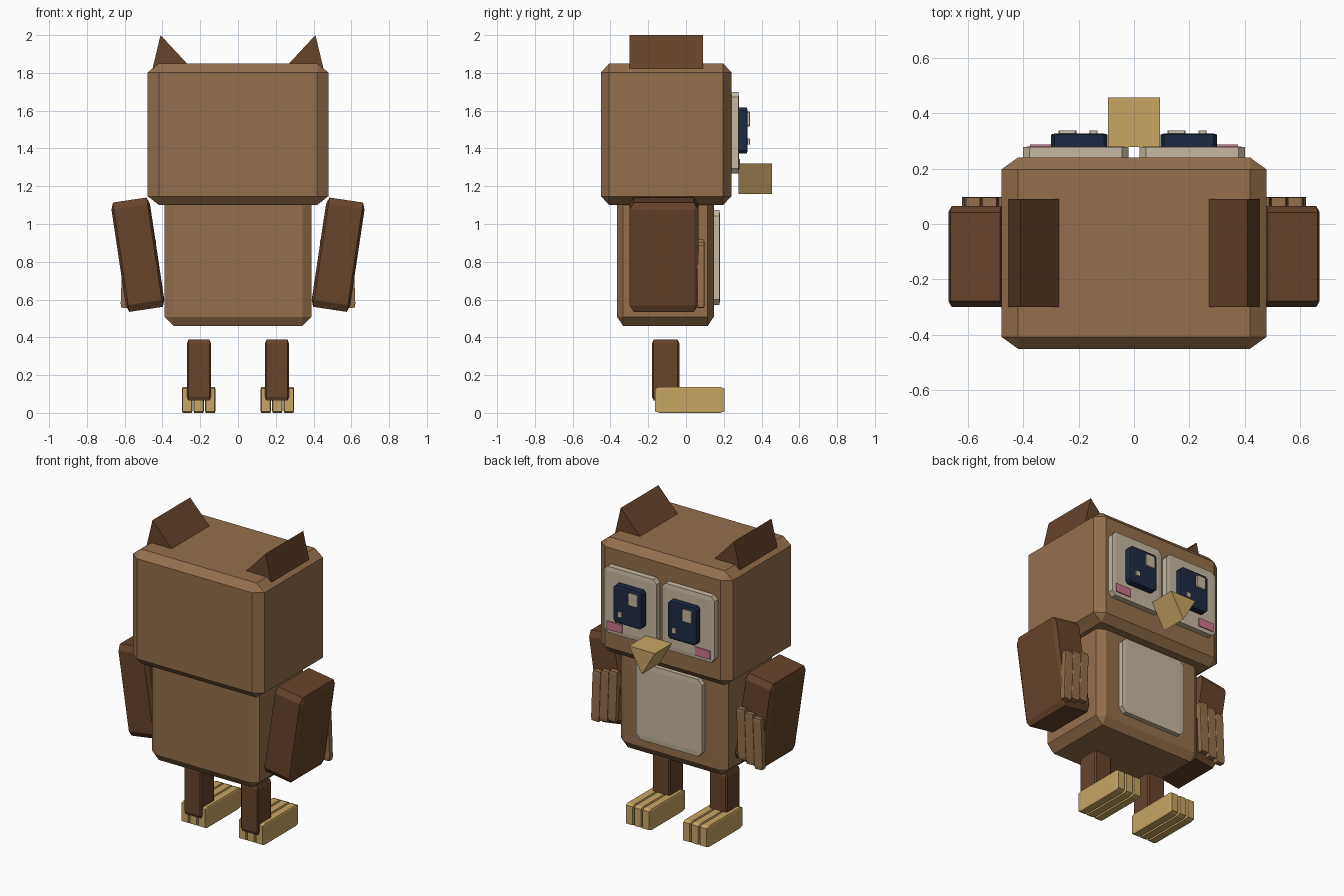
import bpy
import bmesh
from math import radians
from mathutils import Matrix, Vector

cube = bpy.data.objects.get("Cube")
if cube:
    bpy.data.objects.remove(cube, do_unlink=True)


def material(name, *srgb):
    lin = [((c / 255 + 0.055) / 1.055) ** 2.4 for c in srgb] + [1]
    mat = bpy.data.materials.new(name)
    mat.use_nodes = True
    mat.diffuse_color = lin
    bsdf = mat.node_tree.nodes["Principled BSDF"]
    bsdf.inputs["Base Color"].default_value = lin
    bsdf.inputs["Roughness"].default_value = 0.9
    return mat


brown = material("light brown", 148, 112, 77)
dark = material("dark brown", 101, 67, 43)
cream = material("cream", 198, 184, 163)
navy = material("navy", 29, 41, 66)
pink = material("pink", 200, 118, 142)
gold = material("gold", 199, 166, 100)


def finish(name, bm, mat):
    bmesh.ops.recalc_face_normals(bm, faces=bm.faces)
    mesh = bpy.data.meshes.new(name)
    bm.to_mesh(mesh)
    bm.free()
    mesh.materials.append(mat)
    obj = bpy.data.objects.new(name, mesh)
    bpy.context.collection.objects.link(obj)
    return obj


def box(name, mat, xs, ys, zs, tilt=0, bevel=0.0625):
    """Chamfered box; the chamfer is proportional to each side."""
    lo, hi = Vector((xs[0], ys[0], zs[0])), Vector((xs[1], ys[1], zs[1]))
    bm = bmesh.new()
    bmesh.ops.create_cube(bm, size=1)
    if bevel:
        bmesh.ops.bevel(bm, geom=bm.edges[:], offset=bevel, segments=1,
                        affect='EDGES', clamp_overlap=True)
    size = Matrix.Diagonal((hi - lo).to_4d())
    size[3][3] = 1
    turn = Matrix.Rotation(radians(tilt), 4, 'Y')
    bm.transform(Matrix.Translation((lo + hi) / 2) @ turn @ size)
    return finish(name, bm, mat)


def prism(name, mat, outline, y0, y1):
    """Triangle in x and z, extended along y."""
    bm = bmesh.new()
    face = bm.faces.new([bm.verts.new((x, y0, z)) for x, z in outline])
    ext = bmesh.ops.extrude_face_region(bm, geom=[face])
    verts = [v for v in ext["geom"] if isinstance(v, bmesh.types.BMVert)]
    bmesh.ops.translate(bm, verts=verts, vec=(0, y1 - y0, 0))
    return finish(name, bm, mat)


def span(side, a, b):
    return sorted((side * a, side * b))


# Head, body and belly
box("head", brown, (-0.478, 0.478), (-0.45, 0.24), (1.10, 1.85))
box("body", brown, (-0.39, 0.39), (-0.365, 0.147), (0.46, 1.24))
box("belly_patch", cream, (-0.24, 0.24), (0.14, 0.18), (0.57, 1.075))

# Beak
prism("beak", gold, [(-0.094, 1.32), (0.094, 1.32), (0, 1.16)], 0.278, 0.456)

for side, label in ((1, "left"), (-1, "right")):
    # Ear tuft
    prism(label + "_ear", dark,
          [(side * 0.453, 1.82), (side * 0.41, 2.0), (side * 0.266, 1.845)],
          -0.30, 0.09)

    # Eye, with glints that sit on the same side in both eyes
    box(label + "_eye_plate", cream, span(side, 0.02, 0.40),
        (0.235, 0.28), (1.267, 1.70))
    box(label + "_pupil", navy, span(side, 0.095, 0.299),
        (0.275, 0.326), (1.373, 1.617))
    mid = side * 0.197
    box(label + "_large_glint", cream, (mid - 0.076, mid - 0.011),
        (0.322, 0.338), (1.516, 1.595))
    box(label + "_small_glint", cream, (mid + 0.036, mid + 0.065),
        (0.322, 0.338), (1.42, 1.452))
    box(label + "_cheek", pink, span(side, 0.265, 0.375),
        (0.278, 0.286), (1.29, 1.345), bevel=0)

    # Wing and its three feathers
    box(label + "_wing", dark, span(side, 0.427, 0.633),
        (-0.30, 0.065), (0.545, 1.13), tilt=side * 8.5)
    for i in range(3):
        x = 0.438 + i * 0.06
        drop = i * 0.016
        box(f"{label}_feather_{i + 1}", brown, span(side, x, x + 0.058),
            (0.058, 0.098), (0.588 - drop, 0.918 - drop), tilt=side * -2)

    # Leg and toes
    box(label + "_leg", dark, span(side, 0.143, 0.27),
        (-0.18, -0.035), (0.065, 0.388))
    for i in range(3):
        x = 0.12 + i * 0.061
        box(f"{label}_toe_{i + 1}", gold, span(side, x, x + 0.054),
            (-0.165, 0.205), (0.0, 0.137))
